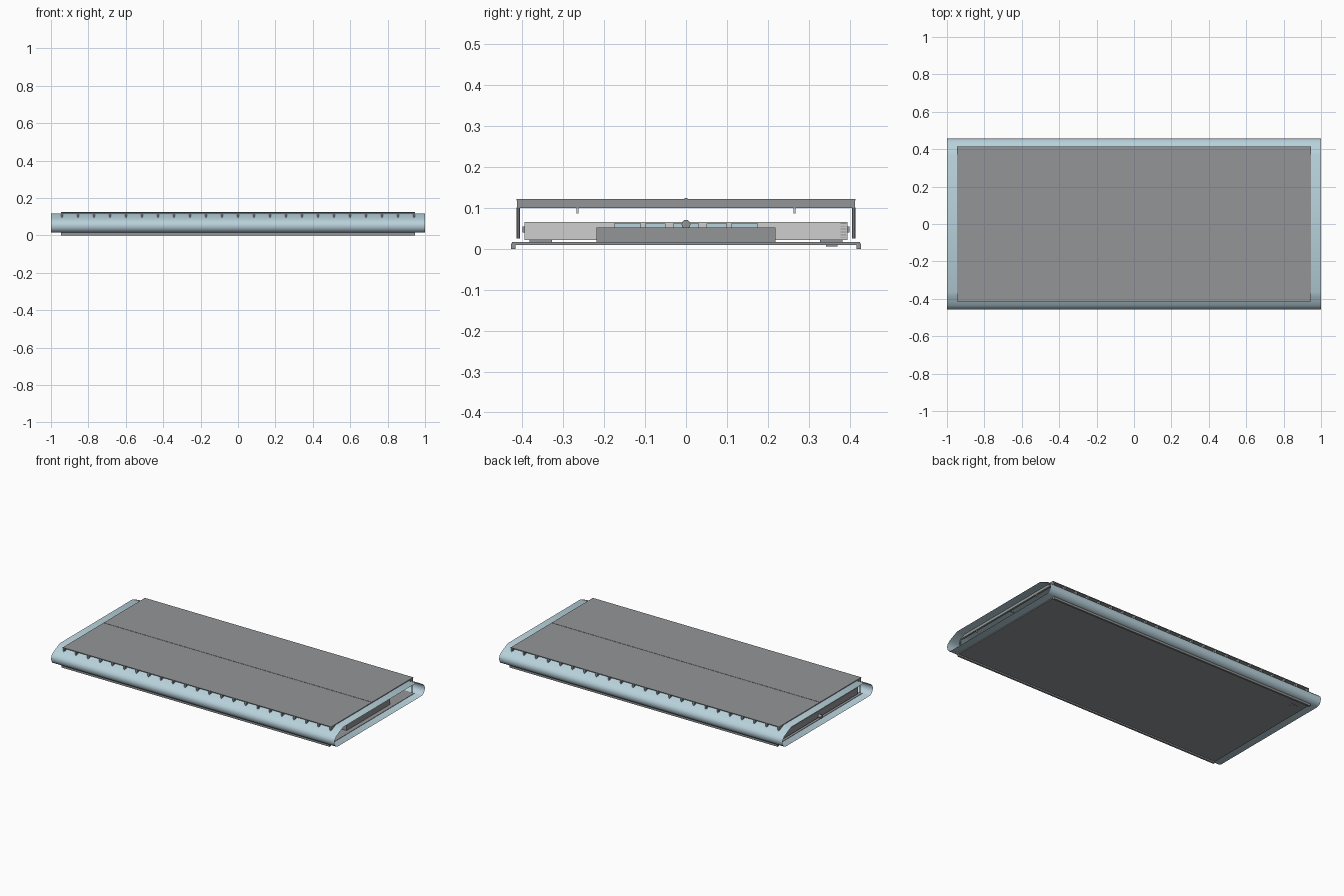
import bpy, bmesh, math

if "Cube" in bpy.data.objects:
    bpy.data.objects.remove(bpy.data.objects["Cube"])


def material(name, rgb):
    m = bpy.data.materials.new(name)
    m.diffuse_color = (*rgb, 1)
    m.use_nodes = True
    m.node_tree.nodes["Principled BSDF"].inputs["Base Color"].default_value = m.diffuse_color
    return m


BLUE = material("pale blue", (0.48, 0.64, 0.71))
GREY = material("mid grey", (0.29, 0.30, 0.31))
LIGHT = material("light grey", (0.62, 0.62, 0.63))


def finish(name, bm, mat):
    me = bpy.data.meshes.new(name)
    bm.to_mesh(me)
    bm.free()
    me.materials.append(mat)
    ob = bpy.data.objects.new(name, me)
    bpy.context.collection.objects.link(ob)
    return ob


def boxes(name, spans, mat):
    """One object made of boxes given as (x0, x1, y0, y1, z0, z1)."""
    bm = bmesh.new()
    for x0, x1, y0, y1, z0, z1 in spans:
        vs = bmesh.ops.create_cube(bm, size=1)["verts"]
        bmesh.ops.scale(bm, vec=(x1 - x0, y1 - y0, z1 - z0), verts=vs)
        bmesh.ops.translate(bm, vec=((x0 + x1) / 2, (y0 + y1) / 2, (z0 + z1) / 2), verts=vs)
    return finish(name, bm, mat)


def cylinders(name, spots, radius, depth, axis, mat, segments=12):
    """Cylinders centred on each spot, along the x or z axis."""
    bm = bmesh.new()
    for spot in spots:
        vs = bmesh.ops.create_cone(bm, cap_ends=True, segments=segments,
                                   radius1=radius, radius2=radius, depth=depth)["verts"]
        for v in vs:
            if axis == "x":
                v.co.x, v.co.z = v.co.z, -v.co.x
        bmesh.ops.translate(bm, vec=spot, verts=vs)
    return finish(name, bm, mat)


# Open-ended thin shell with sloping shoulders and rounded sides
half = [(0.365, 0.117), (0.39, 0.107), (0.415, 0.095), (0.436, 0.084),
        (0.45, 0.071), (0.456, 0.055), (0.453, 0.037), (0.443, 0.022), (0.425, 0.014)]
ring = half + [(-y, z) for y, z in reversed(half)]
bm = bmesh.new()
ends = [[bm.verts.new((x, y, z)) for y, z in ring] for x in (-1, 1)]
for i in range(len(ring)):
    j = (i + 1) % len(ring)
    bm.faces.new((ends[0][i], ends[0][j], ends[1][j], ends[1][i]))
bmesh.ops.recalc_face_normals(bm, faces=bm.faces)
shell = finish("shell", bm, BLUE)
bpy.context.view_layer.objects.active = shell
shell.select_set(True)
bpy.ops.object.shade_smooth_by_angle(angle=math.radians(35))
shell.select_set(False)

# Top panel in two leaves with a raised seam strip
boxes("top_panel", [(-0.947, 0.947, -0.414, -0.001, 0.118, 0.122),
                    (-0.947, 0.947, 0.001, 0.414, 0.118, 0.122)], GREY)
boxes("seam_strip", [(-0.947, 0.947, -0.004, 0.004, 0.116, 0.1235)], GREY)

# Cross ribs under the panel, with posts at both ends
xs = [-0.941 + i * 1.882 / 22 for i in range(23)]
boxes("panel_ribs", [(x - 0.006, x + 0.006, -0.413, 0.413, 0.1, 0.118) for x in xs], GREY)
cylinders("rib_posts", [(x, s * 0.41, 0.063) for x in xs for s in (-1, 1)],
          0.004, 0.076, "z", GREY, 8)
boxes("rib_hangers", [(x - 0.004, x + 0.004, s * 0.265 - 0.002, s * 0.265 + 0.002, 0.086, 0.1)
                      for x in xs[::2] for s in (-1, 1)], LIGHT)

# Base plate with side rails
boxes("base_plate", [(-0.947, 0.947, -0.425, 0.425, 0.009, 0.0165)], GREY)
boxes("base_rails", [(-0.947, 0.947, s * 0.422 - 0.006, s * 0.422 + 0.006, 0, 0.013)
                     for s in (-1, 1)], GREY)
boxes("base_feet", [(-0.9, -0.86, 0.342, 0.37, 0.005, 0.01)], GREY)

# Inner tray, its pads and end plate
boxes("inner_tray", [(-0.93, 0.62, -0.395, 0.395, 0.022, 0.065)], LIGHT)
boxes("tray_end_plate", [(-0.938, -0.929, -0.395, 0.395, 0.022, 0.064)], GREY)
boxes("tray_side_clips", [(-0.9, 0.6, s * 0.397 - 0.003, s * 0.397 + 0.003, 0.04, 0.055)
                          for s in (-1, 1)], GREY)
boxes("tray_pads", [(-0.85, 0.55, y - 0.027, y + 0.027, 0.0165, 0.022)
                    for y in (-0.355, 0.355)], GREY)
boxes("tray_vents", [(0.619, 0.623, 0.378, 0.392, 0.026 + 0.007 * i, 0.028 + 0.007 * i)
                     for i in range(6)], GREY)

# Low equipment block at the open end, with small windows behind it
boxes("equipment_block", [(0.62, 0.92, -0.219, 0.219, 0.0165, 0.052)], GREY)
boxes("window_plates", [(0.619, 0.625, y - w, y + w, 0.052, 0.062)
                        for y, w in ((-0.143, 0.033), (0.143, 0.033), (-0.075, 0.025),
                                     (0.075, 0.025), (-0.02, 0.012), (0.02, 0.012))], BLUE)

# Round knobs at both ends
cylinders("end_knobs", [(0.7, 0, 0.06), (-0.945, 0, 0.032)], 0.011, 0.03, "x", GREY)
